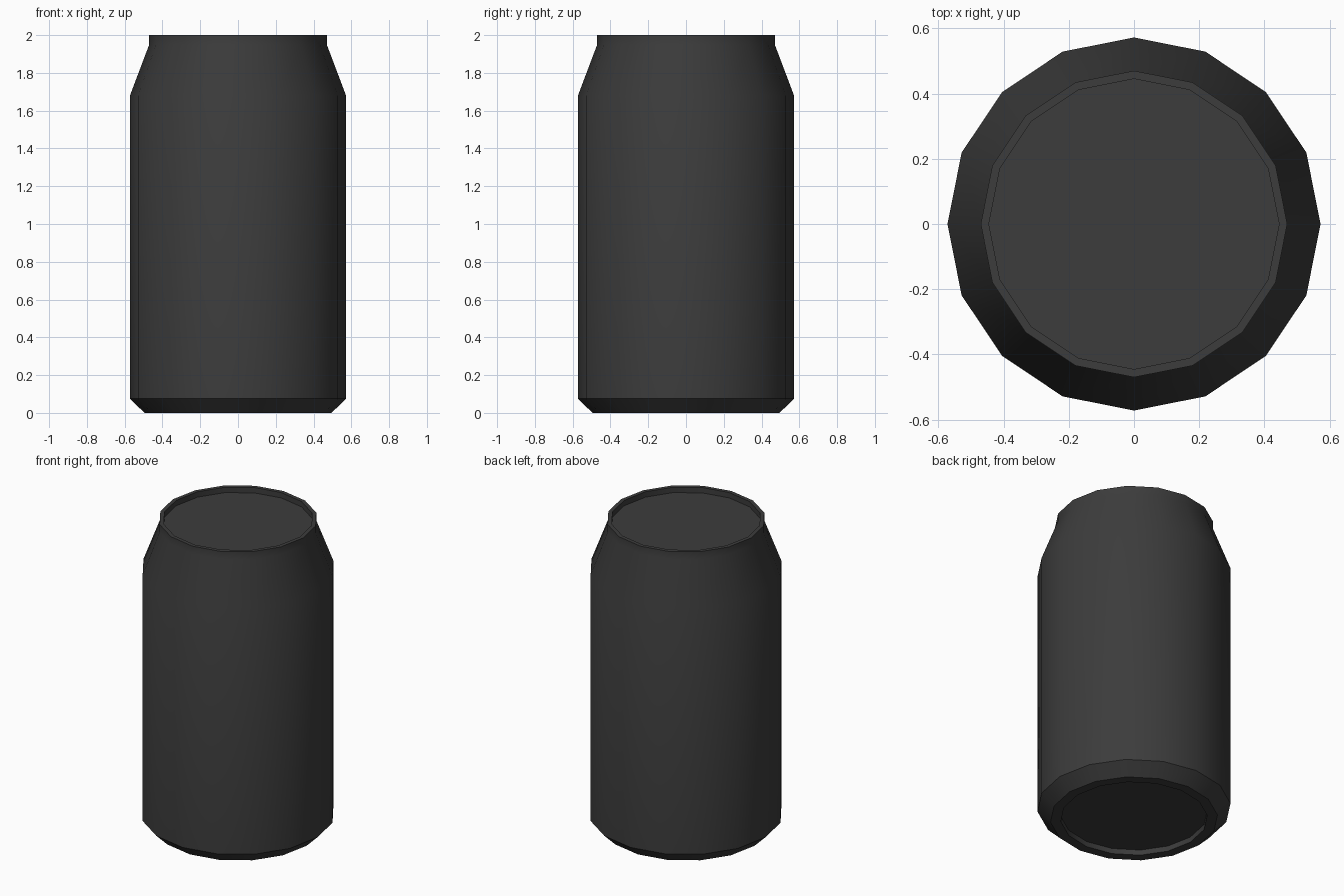
import bpy, bmesh, math

if "Cube" in bpy.data.objects:
    bpy.data.objects.remove(bpy.data.objects["Cube"])

SIDES = 16

# Can profile (radius, height), from recessed base, up the outside, to recessed lid
profile = [(0.434, 0.035), (0.434, 0.0), (0.495, 0.0), (0.572, 0.075),
           (0.572, 1.68), (0.47, 1.95), (0.47, 2.0), (0.445, 2.0), (0.445, 1.965)]

bm = bmesh.new()
rings = []
for r, z in profile:
    rings.append([bm.verts.new((r * math.cos(2 * math.pi * i / SIDES),
                                r * math.sin(2 * math.pi * i / SIDES), z))
                  for i in range(SIDES)])

# Walls between neighbouring rings
for a, b in zip(rings, rings[1:]):
    for i in range(SIDES):
        j = (i + 1) % SIDES
        bm.faces.new((a[i], a[j], b[j], b[i]))

# Flat base and lid
bm.faces.new(list(reversed(rings[0])))
bm.faces.new(rings[-1])
bmesh.ops.recalc_face_normals(bm, faces=bm.faces[:])

mesh = bpy.data.meshes.new("drink_can")
bm.to_mesh(mesh)
bm.free()
can = bpy.data.objects.new("drink_can", mesh)
bpy.context.collection.objects.link(can)

# Dark metal colour
mat = bpy.data.materials.new("dark_metal")
mat.diffuse_color = (0.045, 0.045, 0.045, 1)
mat.use_nodes = True
mat.node_tree.nodes["Principled BSDF"].inputs["Base Color"].default_value = mat.diffuse_color
mesh.materials.append(mat)

# Smooth sides with crisp rims
bpy.context.view_layer.objects.active = can
can.select_set(True)
bpy.ops.object.shade_smooth_by_angle(angle=math.radians(30))
